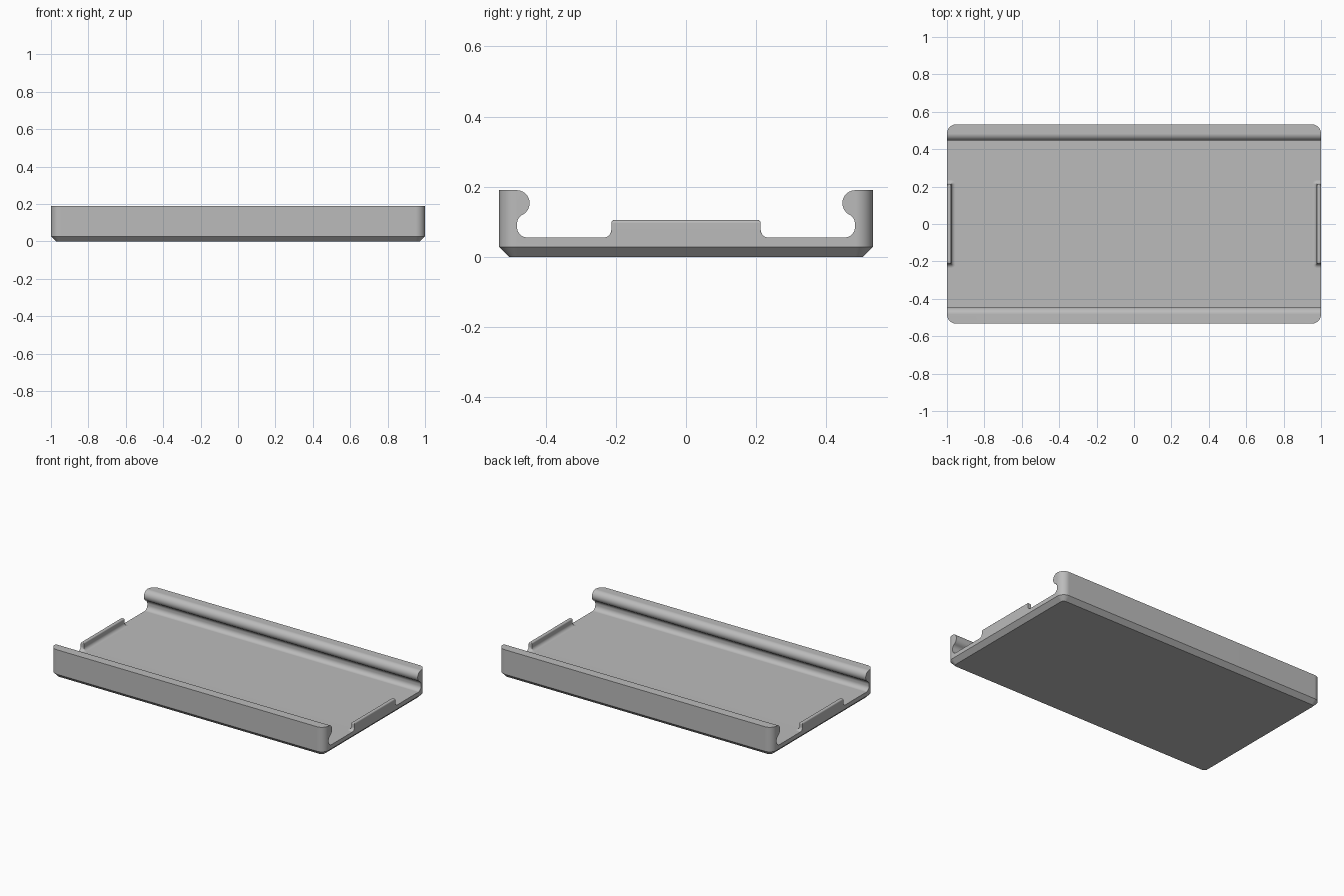
import bpy, bmesh, math

if "Cube" in bpy.data.objects:
    bpy.data.objects.remove(bpy.data.objects["Cube"])

FLOOR, TOP = 0.055, 0.19
HALF_X, HALF_Y = 1.0, 0.533

grey = bpy.data.materials.new("grey")
grey.diffuse_color = (0.5, 0.5, 0.5, 1)
grey.use_nodes = True
grey.node_tree.nodes["Principled BSDF"].inputs["Base Color"].default_value = grey.diffuse_color


def arc(cx, cy, r, a0, a1, n):
    return [(cx + r * math.cos(math.radians(a0 + (a1 - a0) * i / n)),
             cy + r * math.sin(math.radians(a0 + (a1 - a0) * i / n))) for i in range(n + 1)]


def rounded_rect(x0, x1, y0, y1, r_left, r_right, n):
    """Counter-clockwise plan outline with separate radii on the two x sides."""
    a, b = r_left, r_right
    return (arc(x1 - b, y0 + b, b, -90, 0, n) + arc(x1 - b, y1 - b, b, 0, 90, n)
            + arc(x0 + a, y1 - a, a, 90, 180, n) + arc(x0 + a, y0 + a, a, 180, 270, n))


def loft(name, loops, cap_bottom=True):
    """Skin a stack of equal-length 3D loops."""
    bm = bmesh.new()
    rings = [[bm.verts.new(p) for p in loop] for loop in loops]
    for lo, hi in zip(rings, rings[1:]):
        for i in range(len(lo)):
            j = (i + 1) % len(lo)
            bm.faces.new((lo[i], lo[j], hi[j], hi[i]))
    if cap_bottom:
        bm.faces.new(rings[0][::-1])
    bm.faces.new(rings[-1])
    bmesh.ops.remove_doubles(bm, verts=bm.verts, dist=1e-5)
    bmesh.ops.recalc_face_normals(bm, faces=bm.faces)
    mesh = bpy.data.meshes.new(name)
    bm.to_mesh(mesh)
    bm.free()
    mesh.materials.append(grey)
    obj = bpy.data.objects.new(name, mesh)
    bpy.context.collection.objects.link(obj)
    return obj


def activate(obj):
    bpy.ops.object.select_all(action='DESELECT')
    obj.select_set(True)
    bpy.context.view_layer.objects.active = obj


def finish(obj):
    activate(obj)
    bpy.ops.object.shade_smooth_by_angle(angle=math.radians(30))
    mod = obj.modifiers.new("even_shading", 'WEIGHTED_NORMAL')
    mod.keep_sharp = True


# Tray block: rounded plan corners and a chamfered base
def block_loop(inset, z):
    r = 0.05 - inset
    return [(x, y, z) for x, y in rounded_rect(-HALF_X + inset, HALF_X - inset,
                                               -HALF_Y + inset, HALF_Y - inset, r, r, 10)]


tray = loft("tray", [block_loop(0.028, 0), block_loop(0, 0.028), block_loop(0, TOP)])

# Channel: filleted floor, undercut groove and round bead along each wall
bead_r, groove_r, wall = 0.037, 0.03, 0.482
bead_y, bead_z = 0.483, TOP - bead_r
dy = bead_y - (wall - groove_r)
dz = math.sqrt((bead_r + groove_r) ** 2 - dy ** 2)
meet = math.degrees(math.atan2(dz, dy))
half = (arc(wall - 0.03, FLOOR + 0.03, 0.03, -90, 0, 8)
        + arc(wall - groove_r, bead_z - dz, groove_r, 0, meet, 8)
        + arc(bead_y, bead_z, bead_r, 180 + meet, 90, 16)[1:]
        + [(bead_y, 0.3)])
profile = half + [(-y, z) for y, z in reversed(half)]
cutter = loft("channel_cutter", [[(x, y, z) for y, z in profile] for x in (-1.2, 1.2)])
cutter.hide_render = True
cutter.hide_viewport = False
activate(tray)
cut = tray.modifiers.new("channel", 'BOOLEAN')
cut.operation, cut.object, cut.solver = 'DIFFERENCE', cutter, 'EXACT'
bpy.ops.object.modifier_apply(modifier="channel")
bpy.data.objects.remove(cutter)
finish(tray)

# End lips: flared into the floor at the foot, rounded along the top
LIP_TOP, LIP_IN, LIP_Y, FLARE, ROUND = 0.105, 0.977, 0.213, 0.022, 0.009
steps = []
for i in range(9):
    t = math.radians(90 * i / 8)
    steps.append((FLARE * (1 - math.sin(t)), FLOOR + FLARE * (1 - math.cos(t))))
for i in range(7):
    t = math.radians(90 * i / 6)
    steps.append((-ROUND * (1 - math.cos(t)), LIP_TOP - ROUND + ROUND * math.sin(t)))


def lip_loop(side, off, z):
    outer = HALF_X + min(off, 0)
    pts = rounded_rect(LIP_IN - off, outer, -LIP_Y - off, LIP_Y + off,
                       max(off, 0) + 0.001, 0.001, 4)
    return [(side * x, y, z) for x, y in pts]


for side, name in ((1, "right_lip"), (-1, "left_lip")):
    finish(loft(name, [lip_loop(side, o, z) for o, z in steps], cap_bottom=False))
